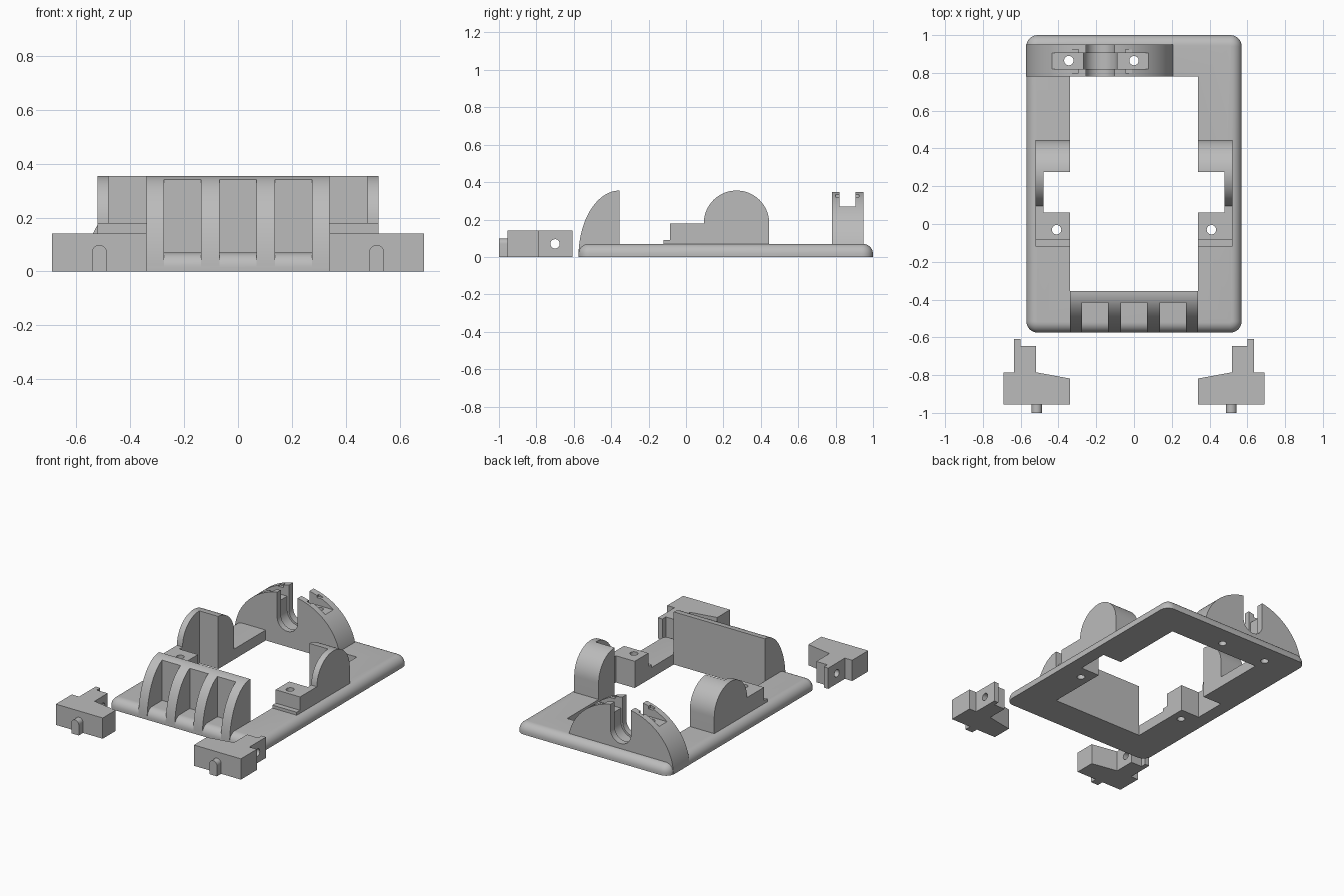
import bpy, bmesh
from math import sin, cos, pi, radians

cube = bpy.data.objects.get("Cube")
if cube:
    bpy.data.objects.remove(cube)

grey = bpy.data.materials.new("plain grey")
grey.use_nodes = True
grey.diffuse_color = (0.5, 0.5, 0.5, 1)
grey.node_tree.nodes["Principled BSDF"].inputs["Base Color"].default_value = (0.5, 0.5, 0.5, 1)

parts = []


def add_object(name, bm):
    bmesh.ops.recalc_face_normals(bm, faces=bm.faces)
    mesh = bpy.data.meshes.new(name)
    bm.to_mesh(mesh)
    bm.free()
    mesh.materials.append(grey)
    obj = bpy.data.objects.new(name, mesh)
    bpy.context.collection.objects.link(obj)
    return obj


def prism(name, outline, axis, lo, hi):
    """Extrude a 2D outline along an axis from lo to hi."""
    place = {"x": lambda a, b, t: (t, a, b),
             "y": lambda a, b, t: (a, t, b),
             "z": lambda a, b, t: (a, b, t)}[axis]
    bm = bmesh.new()
    rings = [[bm.verts.new(place(a, b, t)) for a, b in outline] for t in (lo, hi)]
    bm.faces.new(rings[0])
    bm.faces.new(rings[1])
    n = len(outline)
    for i in range(n):
        j = (i + 1) % n
        bm.faces.new((rings[0][i], rings[0][j], rings[1][j], rings[1][i]))
    return add_object(name, bm)


def arc(cx, cy, rx, ry, start, end, steps=32):
    angles = [radians(start + (end - start) * i / steps) for i in range(steps + 1)]
    return [(cx + rx * cos(a), cy + ry * sin(a)) for a in angles]


def box(x0, x1, y0, y1, z0, z1):
    return prism("cutter", [(x0, y0), (x1, y0), (x1, y1), (x0, y1)], "z", z0, z1)


def bore(a, b, axis, lo, hi, r=0.025):
    return prism("cutter", arc(a, b, r, r, 0, 345, 23), axis, lo, hi)


def cut(obj, *cutters):
    """Subtract cutters, keep the resulting mesh and drop the cutters."""
    for c in cutters:
        c.hide_render = True
        mod = obj.modifiers.new("cut", "BOOLEAN")
        mod.operation = "DIFFERENCE"
        mod.solver = "EXACT"
        mod.object = c
    deps = bpy.context.evaluated_depsgraph_get()
    mesh = bpy.data.meshes.new_from_object(obj.evaluated_get(deps))
    obj.modifiers.clear()
    obj.data = mesh
    for c in cutters:
        bpy.data.objects.remove(c)


# Base plate with rounded corners and a rounded upper rim
bm = bmesh.new()
bmesh.ops.create_cube(bm, size=1)
for v in bm.verts:
    v.co = (v.co.x * 1.14, v.co.y * 1.575 + 0.2125, (v.co.z + 0.5) * 0.07)
upright = [e for e in bm.edges if abs(e.verts[0].co.z - e.verts[1].co.z) > 0.01]
bmesh.ops.bevel(bm, geom=upright, offset=0.06, segments=8, profile=0.5, affect="EDGES")
rim = [e for e in bm.edges if all(v.co.z > 0.069 for v in e.verts)]
bmesh.ops.bevel(bm, geom=rim, offset=0.055, segments=8, profile=0.5, affect="EDGES",
                clamp_overlap=False)
plate = add_object("base_plate", bm)
parts.append(plate)

# Central opening with side notches, and screw holes through the plate
half = [(0.34, -0.355), (0.34, 0.06), (0.48, 0.06), (0.48, 0.275), (0.34, 0.275), (0.34, 0.78)]
opening = half + [(-x, y) for x, y in reversed(half)]
screw_spots = [(0.41, -0.03), (-0.41, -0.03), (-0.345, 0.865), (0, 0.865)]
cut(plate, prism("cutter", opening, "z", -0.1, 0.2),
    *[bore(x, y, "z", -0.1, 0.2) for x, y in screw_spots])

# Curved front wall with three recesses between ribs
wall = prism("front_wall", arc(-0.355, 0, 0.22, 0.355, 180, 90) + [(-0.355, 0)],
             "x", -0.34, 0.34)
cut(wall, *[box(x - 0.069, x + 0.069, -0.7, -0.415, -0.1, 0.5) for x in (-0.206, 0, 0.206)])
parts.append(wall)

# Rear arch with U-shaped bearing seat, clamp channel and snap slots
mid = -0.178
arch = prism("rear_arch", arc(mid, 0, 0.393, 0.355, 0, 180, 64), "y", 0.78, 0.95)


def seat_cutter(r, y0, y1):
    outline = arc(mid, 0.18, r, r, 180, 360) + [(mid + r, 0.5), (mid - r, 0.5)]
    return prism("cutter", outline, "y", y0, y1)


cut(arch, seat_cutter(0.076, 0.7, 1.1), seat_cutter(0.089, 0.82, 0.905),
    box(-0.7, 0.4, 0.82, 0.905, 0.27, 0.5),
    *[box(mid + s - 0.018, mid + s + 0.018, 0.8, 0.925, 0.32, 0.342) for s in (-0.135, 0.15)],
    *[bore(x, 0.865, "z", -0.1, 0.5) for x in (-0.345, 0)])
parts.append(arch)

for side, label in ((1, "left"), (-1, "right")):
    # Domed side support with a low screw block and a pocket
    outline = [(-0.12, 0.05), (-0.12, 0.09), (-0.085, 0.09), (-0.085, 0.18)]
    outline += arc(0.27, 0.18, 0.175, 0.175, 180, 0) + [(0.445, 0.05)]
    support = prism(label + "_side_support", outline, "x", side * 0.34, side * 0.522)
    cut(support, box(*sorted((side * 0.3, side * 0.48)), 0.06, 0.275, -0.1, 0.5),
        bore(side * 0.41, -0.03, "z", -0.1, 0.4))
    parts.append(support)

    # Loose clamp block with stepped arm and cross hole
    shape = [(0.34, -0.955), (0.69, -0.955), (0.69, -0.785), (0.635, -0.785),
             (0.635, -0.608), (0.602, -0.608), (0.602, -0.645), (0.52, -0.645),
             (0.52, -0.785), (0.34, -0.818)]
    clamp = prism(label + "_clamp_block", [(side * x, y) for x, y in shape], "z", 0, 0.14)
    cut(clamp, bore(-0.7, 0.07, "x", side * 0.45, side * 0.75))
    parts.append(clamp)

    # Round-topped peg on the clamp block
    px = side * 0.515
    peg = arc(px, 0.07, 0.028, 0.028, 0, 180, 16) + [(px - 0.028, 0), (px + 0.028, 0)]
    parts.append(prism(label + "_clamp_peg", peg, "y", -1.0, -0.95))

# Smooth curved faces, keep hard edges crisp
bpy.ops.object.select_all(action="DESELECT")
for p in parts:
    p.select_set(True)
bpy.context.view_layer.objects.active = plate
bpy.ops.object.shade_smooth_by_angle(angle=radians(30))
